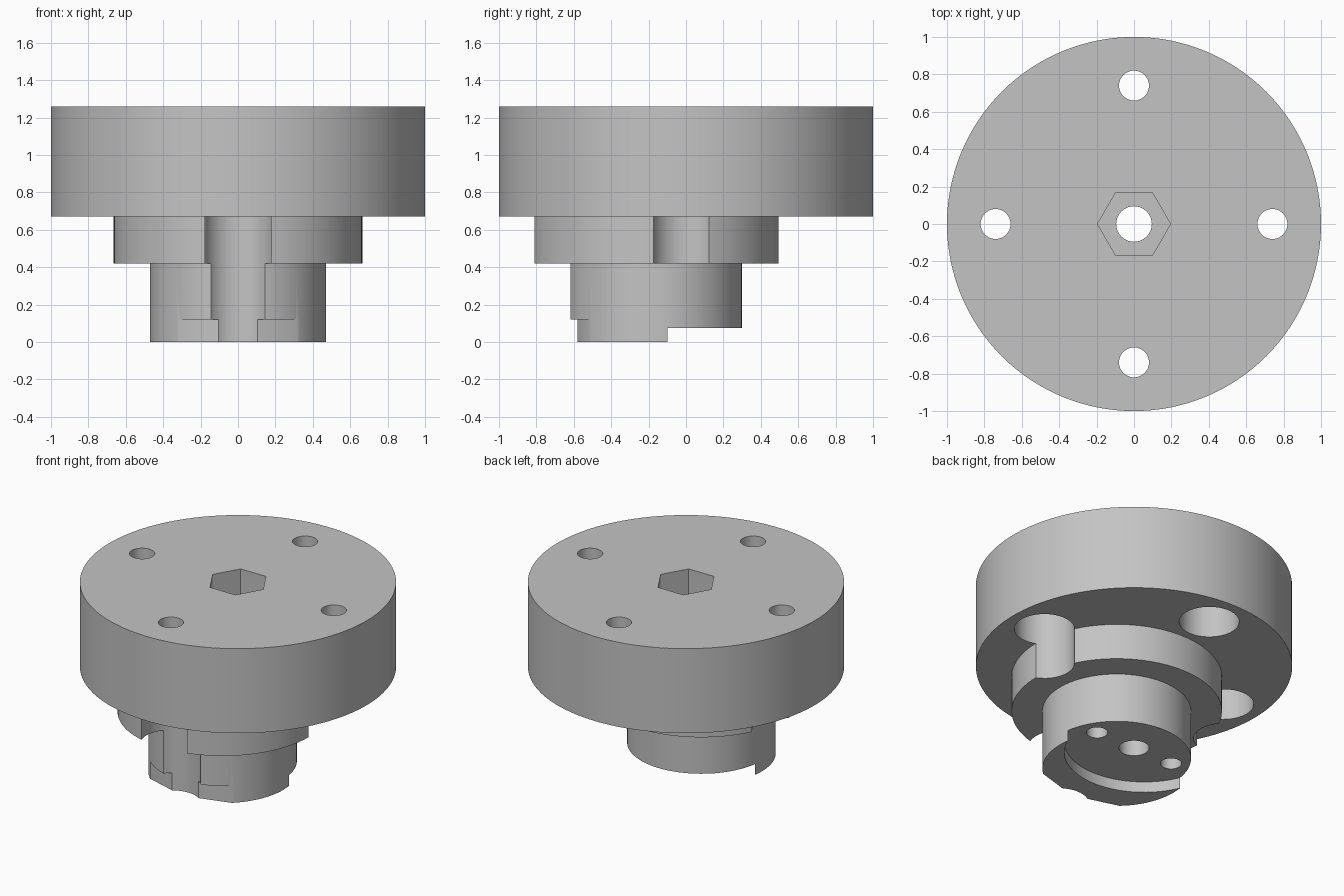
import bpy, bmesh
from math import cos, sin, tau, radians

if "Cube" in bpy.data.objects:
    bpy.data.objects.remove(bpy.data.objects["Cube"], do_unlink=True)

grey = bpy.data.materials.new("plain_grey")
grey.use_nodes = True
grey.diffuse_color = (0.55, 0.55, 0.55, 1)
grey.node_tree.nodes["Principled BSDF"].inputs["Base Color"].default_value = (0.55, 0.55, 0.55, 1)


def circle(r, x=0, y=0, n=48):
    return [(x + r * cos(tau * i / n), y + r * sin(tau * i / n)) for i in range(n)]


def prism(name, outline, z0, z1):
    """Extrude an outline from z0 up to z1."""
    bm = bmesh.new()
    base = bm.faces.new([bm.verts.new((x, y, z0)) for x, y in outline])
    top = bmesh.ops.extrude_face_region(bm, geom=[base])["geom"]
    bmesh.ops.translate(bm, vec=(0, 0, z1 - z0),
                        verts=[v for v in top if isinstance(v, bmesh.types.BMVert)])
    bmesh.ops.recalc_face_normals(bm, faces=bm.faces)
    mesh = bpy.data.meshes.new(name)
    bm.to_mesh(mesh)
    bm.free()
    mesh.materials.append(grey)
    obj = bpy.data.objects.new(name, mesh)
    bpy.context.collection.objects.link(obj)
    return obj


def combine(target, tool, operation):
    """Apply a boolean and discard the tool."""
    mod = target.modifiers.new(operation, "BOOLEAN")
    mod.operation, mod.object, mod.solver = operation, tool, "EXACT"
    graph = bpy.context.evaluated_depsgraph_get()
    mesh = bpy.data.meshes.new_from_object(target.evaluated_get(graph))
    target.modifiers.clear()
    target.data = mesh
    bpy.data.objects.remove(tool, do_unlink=True)


# Eccentric lower boss
OFFSET = -0.17
boss = prism("stepped_hub", circle(0.47, 0, OFFSET, 96), 0, 0.5)

# Round recess on the underside and slanted relief at the front
combine(boss, prism("recess", circle(0.505, 0, 0.1, 96), -0.1, 0.075), "DIFFERENCE")
relief = [(0, -0.611), (0.41, -0.491), (0.41, -0.8), (-0.41, -0.8), (-0.41, -0.491)]
combine(boss, prism("relief", relief, -0.1, 0.12), "DIFFERENCE")

# Middle step and large flange
combine(boss, prism("step", circle(0.665, 0, OFFSET, 96), 0.42, 0.8), "UNION")
combine(boss, prism("flange", circle(1, n=128), 0.67, 1.26), "UNION")

# Bolt holes with wide counterbores from below
for i in range(4):
    x, y = 0.74 * cos(tau * i / 4), 0.74 * sin(tau * i / 4)
    combine(boss, prism("counterbore", circle(0.19, x, y), -0.1, 1.0), "DIFFERENCE")
    combine(boss, prism("bolt_hole", circle(0.08, x, y), 0.9, 1.4), "DIFFERENCE")

# Central through hole with hexagonal pocket
combine(boss, prism("hex_pocket", circle(0.195, n=6), 0.86, 1.4), "DIFFERENCE")
combine(boss, prism("centre_hole", circle(0.095), -0.1, 1.0), "DIFFERENCE")

# Pin holes in the underside
for side in (-1, 1):
    combine(boss, prism("pin_hole", circle(0.067, side * 0.305), -0.1, 0.4), "DIFFERENCE")

boss.data.name = "stepped_hub"
bpy.ops.object.select_all(action="DESELECT")
boss.select_set(True)
bpy.context.view_layer.objects.active = boss
bpy.ops.object.shade_smooth_by_angle(angle=radians(30))
